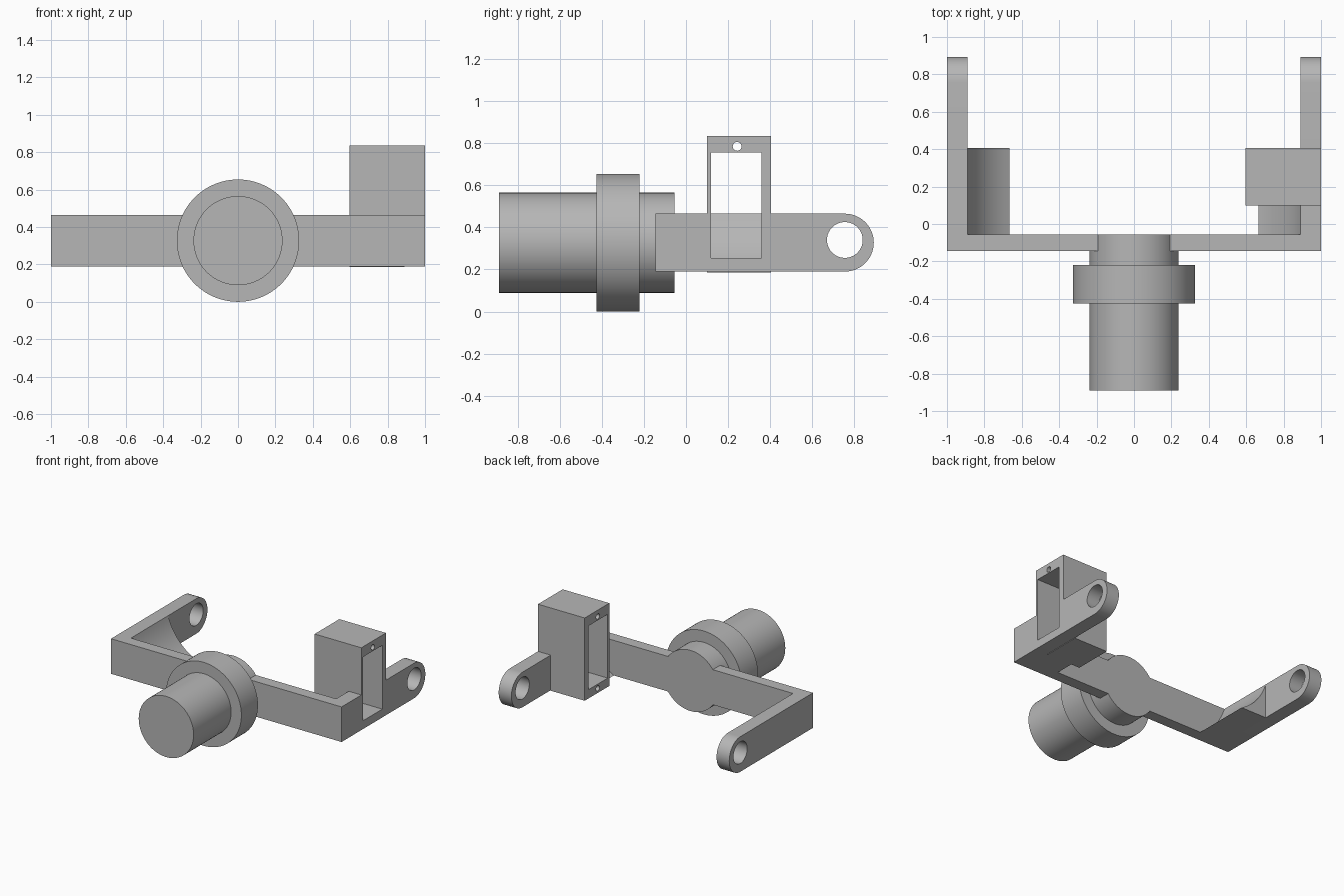
import bpy
import bmesh
from math import cos, sin, pi, radians, atan2, hypot
from mathutils import Matrix, Vector

cube = bpy.data.objects.get("Cube")
if cube:
    bpy.data.objects.remove(cube, do_unlink=True)

# One plain grey for the whole bracket
grey = bpy.data.materials.new("plain grey")
grey.use_nodes = True
color = (0.47, 0.47, 0.47, 1)
grey.diffuse_color = color
grey.node_tree.nodes["Principled BSDF"].inputs["Base Color"].default_value = color

AXIS = 0.327          # height of the centre line
LOW, HIGH = 0.19, 0.465
BACK, FRONT = -0.055, -0.145
INNER = 0.89          # inside face of the arms
TIP = 0.755           # centre of the rounded arm ends


def arc(cx, cz, r, start, end, steps):
    """Points along a circular arc, angles in degrees."""
    angles = [radians(start + (end - start) * i / steps) for i in range(steps + 1)]
    return [(cx + r * cos(a), cz + r * sin(a)) for a in angles]


def circle(cx, cz, r, steps=64):
    return arc(cx, cz, r, 0, 360, steps)[:-1]


def rect(u0, u1, v0, v1):
    return [(u0, v0), (u1, v0), (u1, v1), (u0, v1)]


def prism(name, axis, start, end, *loops):
    """Extrude an outline (first loop) with holes (other loops) along x or y."""
    curve = bpy.data.curves.new(name, "CURVE")
    curve.dimensions = "2D"
    curve.fill_mode = "BOTH"
    curve.extrude = abs(end - start) / 2
    for loop in loops:
        spline = curve.splines.new("POLY")
        spline.points.add(len(loop) - 1)
        for point, (u, v) in zip(spline.points, loop):
            point.co = (u, v, 0, 1)
        spline.use_cyclic_u = True
    helper = bpy.data.objects.new(name + " outline", curve)
    bpy.context.collection.objects.link(helper)
    bpy.context.view_layer.update()
    depsgraph = bpy.context.evaluated_depsgraph_get()
    mesh = bpy.data.meshes.new_from_object(helper.evaluated_get(depsgraph))
    bpy.data.objects.remove(helper, do_unlink=True)
    bpy.data.curves.remove(curve)

    # Turn the profile upright and move it to the middle of its span
    middle = (start + end) / 2
    if axis == "x":
        turn = Matrix(((0, 0, 1, middle), (1, 0, 0, 0), (0, 1, 0, 0), (0, 0, 0, 1)))
    else:
        turn = Matrix(((1, 0, 0, 0), (0, 0, -1, middle), (0, 1, 0, 0), (0, 0, 0, 1)))
    mesh.transform(turn)
    bm = bmesh.new()
    bm.from_mesh(mesh)
    bmesh.ops.remove_doubles(bm, verts=bm.verts, dist=0.0001)
    bmesh.ops.recalc_face_normals(bm, faces=bm.faces)
    bm.to_mesh(mesh)
    bm.free()

    mesh.name = name
    mesh.materials.clear()
    mesh.materials.append(grey)
    obj = bpy.data.objects.new(name, mesh)
    bpy.context.collection.objects.link(obj)
    bpy.ops.object.select_all(action="DESELECT")
    obj.select_set(True)
    bpy.context.view_layer.objects.active = obj
    bpy.ops.object.shade_smooth_by_angle(angle=radians(30))
    return obj


# Round shaft and its flange
prism("shaft", "y", -0.89, BACK, circle(0, AXIS, 0.238, 96))
prism("flange", "y", -0.425, -0.22, circle(0, AXIS, AXIS, 96))

# Cross bar between the arms
prism("cross_bar", "y", FRONT, BACK, rect(-INNER, INNER, LOW, HIGH))

# Arms with rounded, drilled ends; the left one widens into the motor housing
tip = arc(TIP, AXIS + 0.0005, (HIGH - LOW) / 2, -90, 90, 32)
pin_hole = circle(TIP, 0.34, 0.085)
BOX_FRONT, BOX_BACK, BOX_TOP = 0.1, 0.405, 0.835
window = rect(0.12, 0.36, 0.255, 0.755)
top_screw = circle(0.243, 0.785, 0.021, 24)
low_screw = circle(0.243, 0.222, 0.021, 24)

prism("right_arm", "x", -1, -INNER,
      [(FRONT, LOW)] + tip + [(FRONT, HIGH)], pin_hole)
tower = [(BOX_BACK, HIGH), (BOX_BACK, BOX_TOP), (BOX_FRONT, BOX_TOP), (BOX_FRONT, HIGH)]
prism("left_arm", "x", INNER, 1,
      [(FRONT, LOW)] + tip + tower + [(FRONT, HIGH)], pin_hole, window, top_screw)

# Inner part of the motor housing, with a blind lower screw hole
prism("motor_housing", "x", 0.595, INNER,
      rect(BOX_FRONT, BOX_BACK, LOW - 0.004, BOX_TOP), window, top_screw, low_screw)

# Hollow-curved corner gussets between the bar and each arm
a, b = Vector((INNER, HIGH)), Vector((0.665, LOW))
bow = (a - b).orthogonal().normalized() * 0.035
if bow.x < 0:
    bow = -bow
slope = []
for i in range(17):
    t = i / 16
    slope.append(tuple(a.lerp(b, t) + bow * (4 * t * (1 - t))))
left_profile = slope + [(INNER, LOW)]
right_profile = [(-x, z) for x, z in left_profile]
prism("left_gusset", "y", BACK, BOX_FRONT, left_profile)
prism("right_gusset", "y", BACK, BOX_BACK, right_profile)
